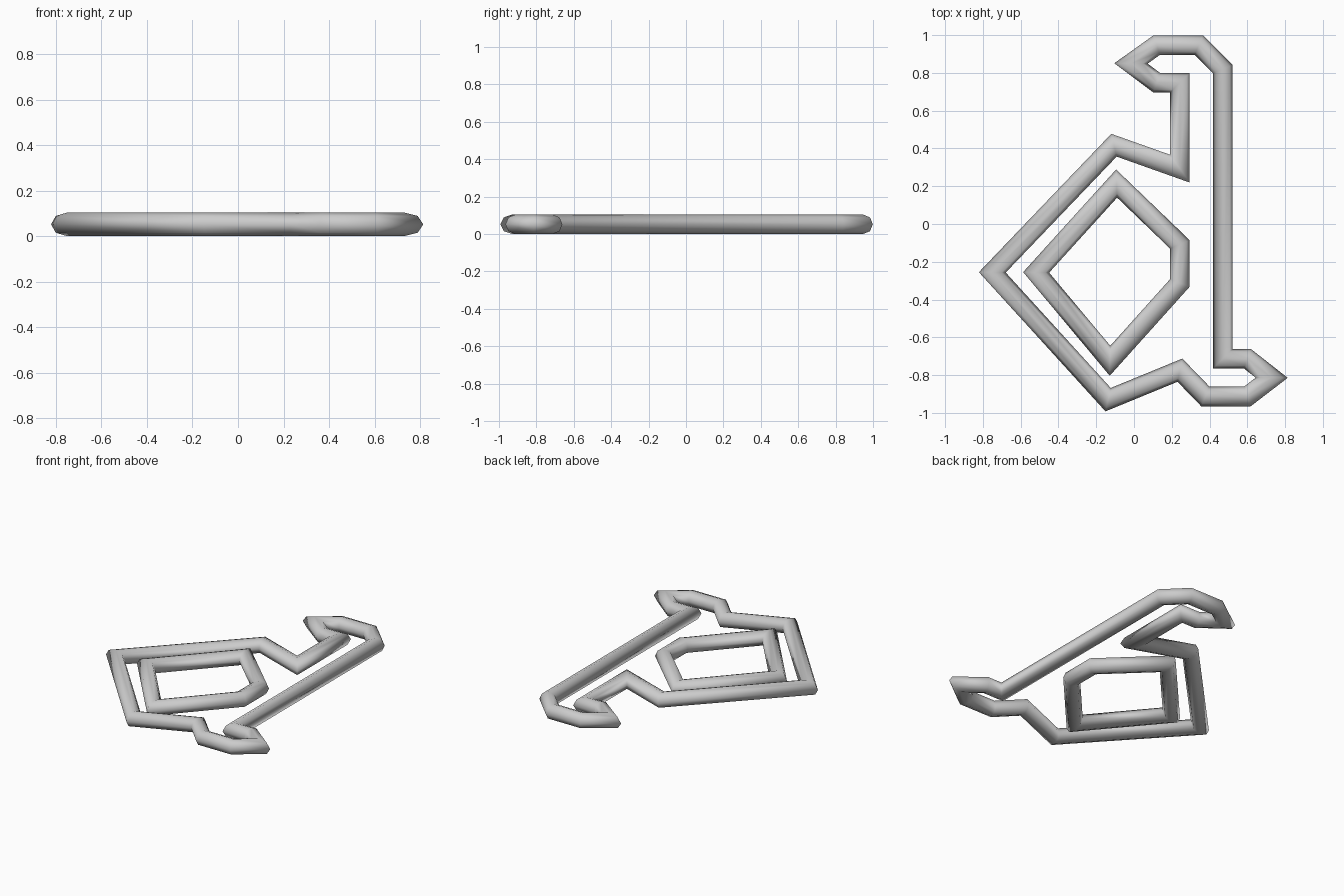
import bpy
import bmesh
import math
from mathutils import Vector

cube = bpy.data.objects.get("Cube")
if cube:
    bpy.data.objects.remove(cube, do_unlink=True)

RADIUS = 0.052
SIDES = 8

grey = bpy.data.materials.new("light_grey")
grey.use_nodes = True
grey.diffuse_color = (0.6, 0.6, 0.6, 1)
grey.node_tree.nodes["Principled BSDF"].inputs["Base Color"].default_value = (0.6, 0.6, 0.6, 1)


def tube_loop(name, path):
    """Closed round tube with mitred corners, lying on the ground."""
    points = [Vector(p) for p in path]
    count = len(points)
    bm = bmesh.new()
    rings = []
    for i, point in enumerate(points):
        before = (point - points[i - 1]).normalized()
        after = (points[(i + 1) % count] - point).normalized()
        normal_a = Vector((-before.y, before.x))
        normal_b = Vector((-after.y, after.x))
        # The mitre widens the ring so the tube keeps its thickness
        mitre = (normal_a + normal_b) / (1 + normal_a.dot(normal_b))
        ring = []
        for k in range(SIDES):
            angle = math.tau * k / SIDES
            flat = point + mitre * RADIUS * math.cos(angle)
            ring.append(bm.verts.new((flat.x, flat.y, RADIUS * (1 + math.sin(angle)))))
        rings.append(ring)
    for i in range(count):
        a, b = rings[i], rings[(i + 1) % count]
        for k in range(SIDES):
            n = (k + 1) % SIDES
            bm.faces.new((a[k], a[n], b[n], b[k])).smooth = True
    bmesh.ops.recalc_face_normals(bm, faces=bm.faces)
    mesh = bpy.data.meshes.new(name)
    bm.to_mesh(mesh)
    bm.free()
    mesh.materials.append(grey)
    obj = bpy.data.objects.new(name, mesh)
    bpy.context.collection.objects.link(obj)
    return obj


# Outer outline with hooked top and pointed foot
tube_loop("outer_outline", [
    (0.47, 0.82), (0.343, 0.947), (0.12, 0.947), (-0.016, 0.85),
    (0.12, 0.748), (0.243, 0.748), (0.243, 0.293), (-0.106, 0.417),
    (-0.75, -0.256), (-0.137, -0.93), (0.243, -0.774), (0.378, -0.913),
    (0.6, -0.913), (0.729, -0.814), (0.6, -0.713), (0.47, -0.713),
])

# Five-sided inner opening
tube_loop("inner_outline", [
    (-0.092, 0.214), (0.243, -0.108), (0.243, -0.312),
    (-0.127, -0.724), (-0.518, -0.256),
])
